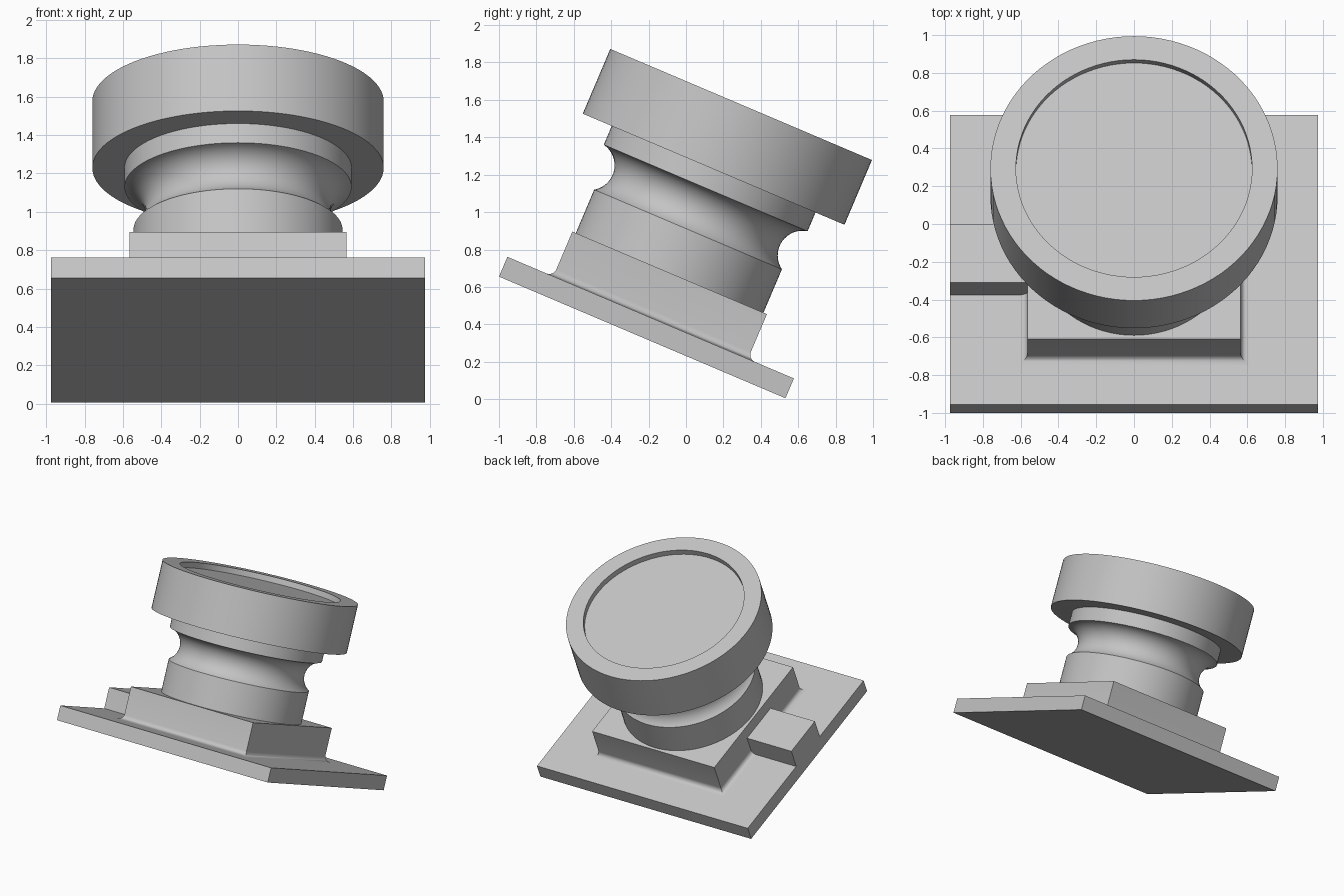
import bpy, bmesh, math
from mathutils import Matrix

if "Cube" in bpy.data.objects:
    bpy.data.objects.remove(bpy.data.objects["Cube"])

GREY = (0.55, 0.55, 0.55, 1)
grey = bpy.data.materials.new("plain grey")
grey.use_nodes = True
grey.diffuse_color = GREY
grey.node_tree.nodes["Principled BSDF"].inputs["Base Color"].default_value = GREY

# Everything is built upright on the plate, then leaned towards the back
TILT = Matrix.Translation((0, -0.234, 0.33)) @ Matrix.Rotation(math.radians(-23), 4, "X")


def finish(name, bm):
    bmesh.ops.recalc_face_normals(bm, faces=bm.faces)
    mesh = bpy.data.meshes.new(name)
    bm.to_mesh(mesh)
    bm.free()
    mesh.materials.append(grey)
    obj = bpy.data.objects.new(name, mesh)
    bpy.context.collection.objects.link(obj)
    obj.matrix_world = TILT
    bpy.ops.object.select_all(action="DESELECT")
    obj.select_set(True)
    bpy.context.view_layer.objects.active = obj
    bpy.ops.object.shade_smooth_by_angle(angle=math.radians(35))
    return obj


def loft(name, profile, sides, turn=0.0):
    """Stack rings of (radius, height) with the given number of sides, capped at both ends."""
    bm = bmesh.new()
    rings = []
    for r, z in profile:
        angles = [turn + 2 * math.pi * i / sides for i in range(sides)]
        rings.append([bm.verts.new((r * math.cos(a), r * math.sin(a), z)) for a in angles])
    for low, high in zip(rings, rings[1:]):
        for i in range(sides):
            j = (i + 1) % sides
            bm.faces.new((low[i], low[j], high[j], high[i]))
    bm.faces.new(rings[0])
    bm.faces.new(rings[-1])
    return finish(name, bm)


def box(name, x, y, z):
    bm = bmesh.new()
    size = [b - a for a, b in (x, y, z)]
    centre = [(a + b) / 2 for a, b in (x, y, z)]
    bmesh.ops.create_cube(bm, size=1, matrix=Matrix.Translation(centre) @ Matrix.Diagonal((*size, 1)))
    return finish(name, bm)


def arc(cx, cz, r, start, end, steps):
    angles = [math.radians(start + (end - start) * i / steps) for i in range(steps + 1)]
    return [(cx + r * math.cos(a), cz + r * math.sin(a)) for a in angles]


PLATE_TOP, BLOCK_TOP, HALF, FILLET = 0.115, 0.375, 0.565, 0.04

# Base plate and the small side block flush with its right edge
box("base_plate", (-0.975, 0.975), (-0.832, 0.832), (0, PLATE_TOP))
box("side_block", (-0.975, -0.55), (-0.202, 0.136), (PLATE_TOP - 0.02, 0.28))

# Square block flaring into the plate with a small fillet
flare = arc(HALF + FILLET, PLATE_TOP + FILLET, FILLET, 270, 180, 6)
block = flare + [(HALF, BLOCK_TOP)]
loft("square_block", [(r * math.sqrt(2), z) for r, z in block], 4, math.pi / 4)

# Round neck with a concave groove below its lip
groove = arc(0.6175, 0.738, 0.1325, 236.9, 101.1, 16)
loft("grooved_neck", [(0.545, BLOCK_TOP - 0.02)] + groove + [(0.592, 0.99)], 96)

# Wide round head with a shallow recess in the top
loft("round_head", [(0.76, 0.977), (0.76, 1.353), (0.625, 1.353), (0.625, 1.308)], 96)
